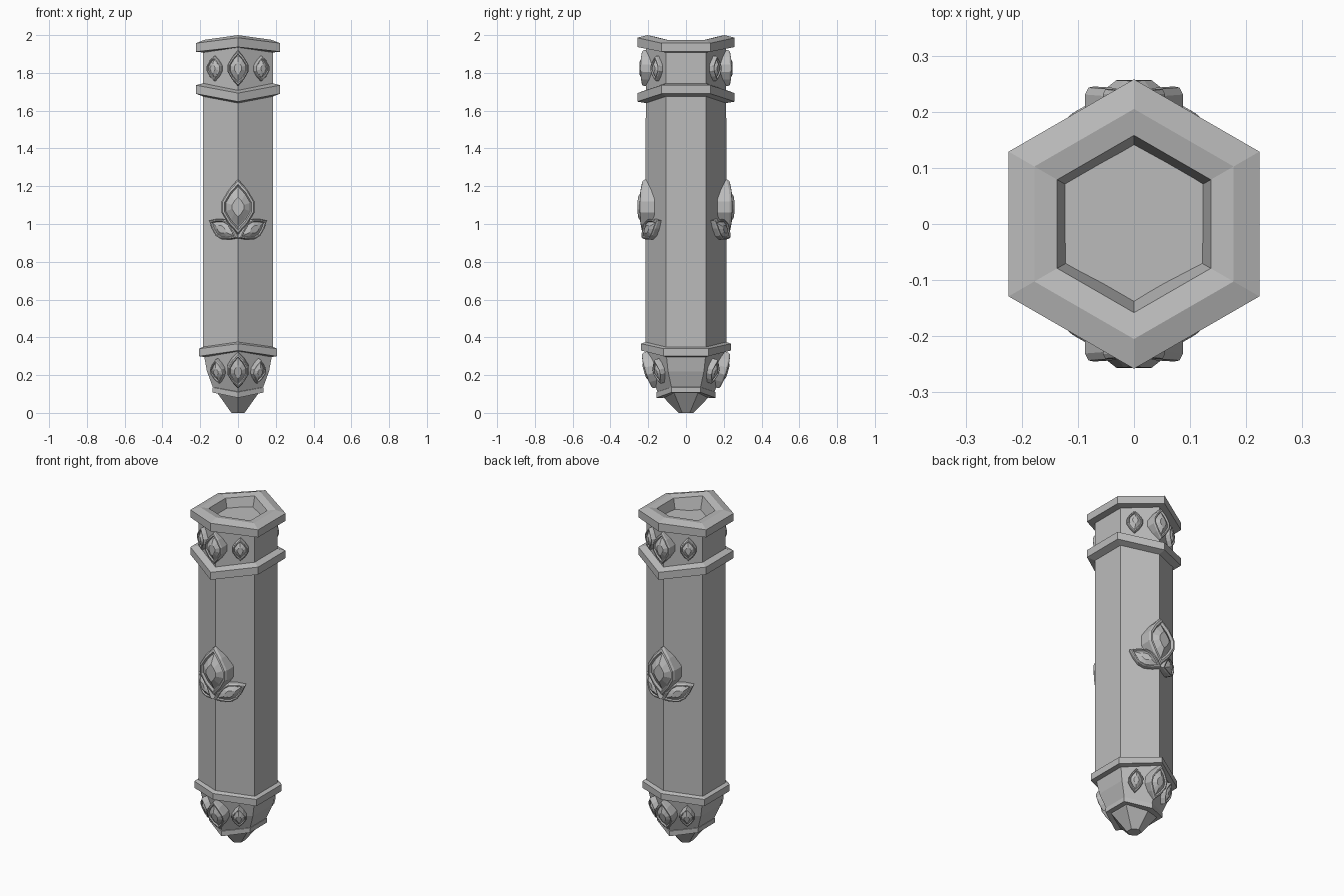
import bpy, bmesh
from math import sin, cos, pi, radians
from mathutils import Matrix, Vector

cube = bpy.data.objects.get("Cube")
if cube:
    bpy.data.objects.remove(cube, do_unlink=True)

GREY = (0.5, 0.5, 0.5, 1)
stone = bpy.data.materials.new("plain grey")
stone.use_nodes = True
stone.diffuse_color = GREY
stone.node_tree.nodes["Principled BSDF"].inputs["Base Color"].default_value = GREY


def loft(name, rings, matrix=Matrix()):
    """Bridge equal rings of points, cap both ends, make a flat shaded object."""
    bm = bmesh.new()
    loops = [[bm.verts.new(matrix @ Vector(p)) for p in ring] for ring in rings]
    n = len(loops[0])
    for a, b in zip(loops, loops[1:]):
        for i in range(n):
            j = (i + 1) % n
            bm.faces.new((a[i], a[j], b[j], b[i]))
    bm.faces.new(loops[0][::-1])
    bm.faces.new(loops[-1])
    bmesh.ops.recalc_face_normals(bm, faces=bm.faces)
    mesh = bpy.data.meshes.new(name)
    bm.to_mesh(mesh)
    bm.free()
    mesh.materials.append(stone)
    obj = bpy.data.objects.new(name, mesh)
    bpy.context.collection.objects.link(obj)
    return obj


def hexagon(radius, z_point, z_side):
    """Hexagon ring with separate heights for front/back points and side corners."""
    ring = []
    for k in range(6):
        a = pi / 2 + k * pi / 3
        ring.append((radius * cos(a), radius * sin(a), z_side if k % 3 else z_point))
    return ring


def hex_part(name, profile):
    return loft(name, [hexagon(*row) for row in profile])


# Hexagonal shaft and tapered foot: (radius, height at points, height at sides)
hex_part("shaft", [(0.214, 0.33, 0.31), (0.213, 1.68, 1.71)])
hex_part("upper_neck", [(0.213, 1.67, 1.70), (0.213, 1.95, 1.93)])
hex_part("foot", [(0.147, 0.10, 0.12), (0.19, 0.22, 0.22), (0.209, 0.34, 0.31)])
hex_part("tip", [(0.04, 0, 0), (0.122, 0.085, 0.10), (0.13, 0.10, 0.12)])

# Raised collars
hex_part("foot_collar", [(0.12, 0.08, 0.105), (0.156, 0.08, 0.108),
                         (0.156, 0.11, 0.135), (0.14, 0.118, 0.142)])
hex_part("lower_collar", [(0.20, 0.325, 0.295), (0.237, 0.33, 0.30),
                          (0.237, 0.366, 0.340), (0.212, 0.376, 0.350)])
hex_part("neck_collar", [(0.212, 1.64, 1.675), (0.258, 1.648, 1.69),
                         (0.258, 1.693, 1.735), (0.212, 1.708, 1.745)])

# Top rim with its tapered hollow
hex_part("top_rim", [(0.212, 1.935, 1.908), (0.258, 1.937, 1.912),
                     (0.258, 1.986, 1.957), (0.205, 2.0, 1.975),
                     (0.158, 1.99, 1.97), (0.09, 1.74, 1.74)])
# Open the neck around the hollow
neck = bpy.data.objects["upper_neck"]
bm = bmesh.new()
bm.from_mesh(neck.data)
top = max(bm.faces, key=lambda f: f.calc_center_median().z)
bmesh.ops.delete(bm, geom=[top], context='FACES_ONLY')
bm.to_mesh(neck.data)
bm.free()

# Pointed outline shared by every gem and leaf
HALF = [(0, 1), (0.55, 0.62), (0.95, 0.2), (0.95, -0.2), (0.55, -0.62)]
OUTLINE = HALF + [(-u, -v) for u, v in HALF]


def gem(name, matrix, width, height, depth, bend=1.5):
    """Framed, faceted gem that faces -y and curves back toward its edges."""
    t = min(width, height)
    steps = [(1.0, depth), (1.0, 0.12 * t), (0.93, 0), (0.82, 0),
             (0.74, 0.16 * t), (0.68, 0.14 * t), (0.36, -0.06 * t)]
    rings = []
    for scale, y in steps:
        ring = []
        for u, v in OUTLINE:
            x, z = u * width * scale, v * height * scale
            ring.append((x, y + bend * (x * x + z * z), z))
        rings.append(ring)
    loft(name, rings, matrix)


def place(turn, loc, yaw=0, tilt=0, roll=0):
    return (Matrix.Rotation(turn, 4, 'Z') @ Matrix.Translation(loc)
            @ Matrix.Rotation(radians(yaw), 4, 'Z')
            @ Matrix.Rotation(radians(tilt), 4, 'X')
            @ Matrix.Rotation(radians(roll), 4, 'Y'))


# Ornaments on the front and back
for label, turn in (("front", 0), ("back", pi)):
    gem(label + "_neck_gem", place(turn, (0, -0.244, 1.825)), 0.058, 0.095, 0.06)
    gem(label + "_foot_gem", place(turn, (0, -0.219, 0.218), tilt=17), 0.058, 0.098, 0.06)
    gem(label + "_center_leaf", place(turn, (0, -0.252, 1.09)), 0.092, 0.147, 0.075, 1.2)
    for side, s in (("left", 1), ("right", -1)):
        gem(f"{label}_{side}_neck_gem", place(turn, (s * 0.133, -0.170, 1.823), s * 30),
            0.045, 0.066, 0.04)
        gem(f"{label}_{side}_foot_gem", place(turn, (s * 0.116, -0.158, 0.215), s * 30, 16),
            0.041, 0.066, 0.04)
        gem(f"{label}_{side}_leaf", place(turn, (s * 0.088, -0.207, 0.972), s * 30, 0, s * 62),
            0.052, 0.098, 0.055)
